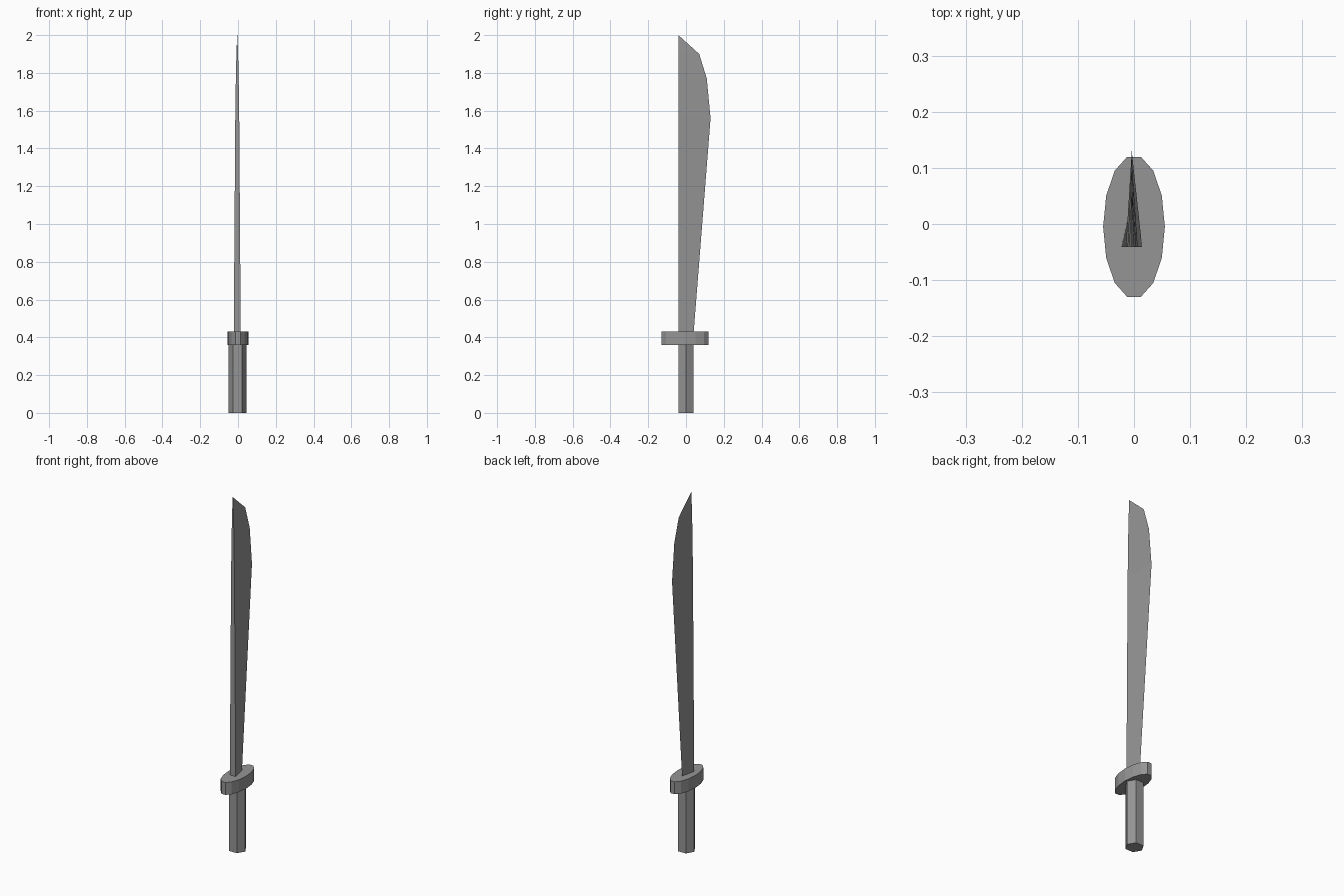
import bpy, bmesh, math

if "Cube" in bpy.data.objects:
    bpy.data.objects.remove(bpy.data.objects["Cube"])

steel = bpy.data.materials.new("mid_grey")
steel.diffuse_color = (0.3, 0.3, 0.3, 1)
steel.use_nodes = True
steel.node_tree.nodes["Principled BSDF"].inputs["Base Color"].default_value = steel.diffuse_color


def loft(name, rings):
    """Join equal-length rings of points with faces and cap both ends."""
    bm = bmesh.new()
    loops = [[bm.verts.new(p) for p in ring] for ring in rings]
    for a, b in zip(loops, loops[1:]):
        n = len(a)
        for i in range(n):
            j = (i + 1) % n
            bm.faces.new((a[i], a[j], b[j], b[i]))
    bm.faces.new(loops[0][::-1])
    bm.faces.new(loops[-1])
    bmesh.ops.remove_doubles(bm, verts=bm.verts, dist=1e-5)
    bmesh.ops.recalc_face_normals(bm, faces=bm.faces)
    mesh = bpy.data.meshes.new(name)
    bm.to_mesh(mesh)
    bm.free()
    mesh.materials.append(steel)
    obj = bpy.data.objects.new(name, mesh)
    bpy.context.collection.objects.link(obj)


def prism(name, sides, cx, cy, rx, ry, z0, z1):
    angles = [2 * math.pi * i / sides for i in range(sides)]
    loft(name, [[(cx + rx * math.cos(a), cy + ry * math.sin(a), z) for a in angles]
                for z in (z0, z1)])


# Hexagonal grip and oval guard
prism("grip", 6, -0.003, 0, 0.048, 0.047, 0, 0.36)
prism("guard", 14, 0, -0.005, 0.055, 0.128, 0.36, 0.43)

# Wedge blade: flat spine, sharp edge; (height, edge y, half spine width)
SPINE_Y, MID_X = -0.041, -0.004
stations = [(0.42, 0.04, 0.0185), (1.56, 0.13, 0.0105), (1.77, 0.11, 0.0075),
            (1.90, 0.07, 0.0045), (2.00, -0.0405, 0.0005)]
loft("blade", [[(MID_X - w, SPINE_Y, z), (MID_X + w, SPINE_Y, z), (MID_X, y, z)]
               for z, y, w in stations])
